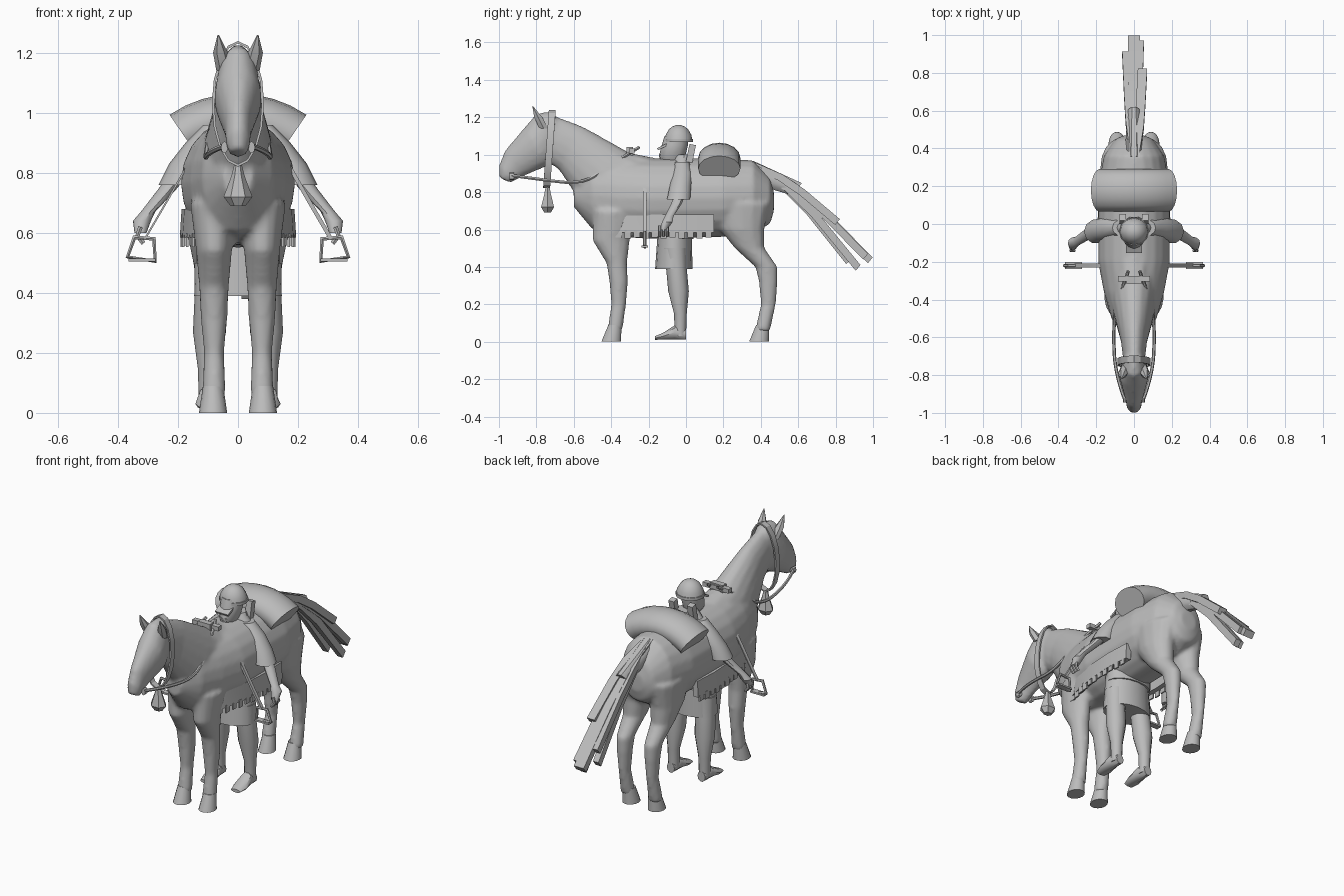
import bpy, bmesh, math
from mathutils import Vector

cube = bpy.data.objects.get("Cube")
if cube:
    bpy.data.objects.remove(cube)

SHADE = 0.5
QUARTER = math.pi / 4
grey = bpy.data.materials.new("plain_grey")
grey.use_nodes = True
grey.diffuse_color = (SHADE, SHADE, SHADE, 1)
grey.node_tree.nodes["Principled BSDF"].inputs["Base Color"].default_value = grey.diffuse_color


def smooth(ob, angle):
    bpy.ops.object.select_all(action='DESELECT')
    ob.select_set(True)
    bpy.context.view_layer.objects.active = ob
    bpy.ops.object.shade_smooth_by_angle(angle=math.radians(angle))


def finish(name, bm, angle=40):
    bmesh.ops.recalc_face_normals(bm, faces=bm.faces)
    mesh = bpy.data.meshes.new(name)
    bm.to_mesh(mesh)
    bm.free()
    mesh.materials.append(grey)
    ob = bpy.data.objects.new(name, mesh)
    bpy.context.collection.objects.link(ob)
    smooth(ob, angle)
    return ob


def skin(bm, loops):
    """Join loops of points into a closed skin with capped ends."""
    loops = [[bm.verts.new(point) for point in loop] for loop in loops]
    for first, second in zip(loops, loops[1:]):
        for i in range(len(first)):
            j = (i + 1) % len(first)
            bm.faces.new((first[i], first[j], second[j], second[i]))
    bm.faces.new(loops[0])
    bm.faces.new(loops[-1])


def loft(bm, sections, sides=14, turn=0.0):
    """Skin through rings, each given as centre and two half-axis vectors."""
    angles = [math.tau * i / sides + turn for i in range(sides)]
    skin(bm, [[centre + u * math.cos(a) + v * math.sin(a) for a in angles] for centre, u, v in sections])


def part(name, sections, sides=14, turn=0.0, angle=40):
    bm = bmesh.new()
    loft(bm, sections, sides, turn)
    return finish(name, bm, angle)


def slices(rows, x=0):
    """Upright rings; rows: upper y, upper z, lower y, lower z, half width."""
    found = []
    for upper_y, upper_z, lower_y, lower_z, width in rows:
        upper, lower = Vector((x, upper_y, upper_z)), Vector((x, lower_y, lower_z))
        found.append(((upper + lower) / 2, Vector((width, 0, 0)), (upper - lower) / 2))
    return found


def rings(x, rows):
    """Level rings; rows: y, z, x radius, y radius."""
    return [(Vector((x, y, z)), Vector((wide, 0, 0)), Vector((0, deep, 0))) for y, z, wide, deep in rows]


def limb(side, rows):
    """Round level rings that wander sideways; rows: x, y, z, radius."""
    return [ring for x, y, z, radius in rows for ring in rings(side * x, [(y, z, radius, radius)])]


def box(name, centre, size, tilt=0):
    width, depth, height = (Vector(size) / 2)
    across = math.sqrt(2)
    up = Vector((0, math.sin(tilt), math.cos(tilt))) * height
    back = Vector((0, math.cos(tilt), -math.sin(tilt))) * depth * across
    wide = Vector((width * across, 0, 0))
    return part(name, [(Vector(centre) + up * k, wide, back) for k in (-1, 1)], 4, QUARTER, 30)


def tube(name, points, radius, closed=False, kind='POLY'):
    curve = bpy.data.curves.new(name, 'CURVE')
    curve.dimensions = '3D'
    curve.bevel_depth, curve.bevel_resolution, curve.resolution_u = radius, 1, 5
    spline = curve.splines.new(kind)
    spline.points.add(len(points) - 1)
    for point, place in zip(spline.points, points):
        point.co = (*place, 1)
    spline.use_cyclic_u = closed
    if kind == 'NURBS':
        spline.order_u, spline.use_endpoint_u = 3, True
    curve.materials.append(grey)
    ob = bpy.data.objects.new(name, curve)
    bpy.context.collection.objects.link(ob)
    bpy.ops.object.select_all(action='DESELECT')
    ob.select_set(True)
    bpy.context.view_layer.objects.active = ob
    bpy.ops.object.convert(target='MESH')
    smooth(bpy.context.object, 50)


# Horse body: overlapping trunk, neck, head and legs fused into one skin
trunk = [(.47, .8, .7, .05), (.45, .88, .63, .1), (.36, .97, .58, .16), (.2, .98, .56, .19),
         (-.2, .98, .55, .19), (-.36, .98, .56, .16), (-.5, .97, .6, .12), (-.6, .85, .72, .05)]
neck = [(-.15, .98, -.4, .6, .13), (-.3, 1.01, -.6, .8, .11), (-.55, 1.15, -.68, .92, .07),
        (-.76, 1.23, -.8, 1, .05)]
head = [(-.71, 1.23, -.68, 1.05, .05), (-.8, 1.22, -.7, .98, .07), (-.86, 1.15, -.74, .94, .08),
        (-.97, 1.02, -.88, .88, .045), (-1, .94, -.92, .86, .04), (-1, .88, -.94, .85, .03)]
fore = [(-.38, .7, .08, .12), (-.4, .54, .06, .1), (-.37, .42, .05, .055), (-.36, .32, .045, .05),
        (-.36, .2, .034, .04), (-.38, .06, .04, .04)]
hind = [(.29, .74, .09, .16), (.3, .6, .08, .12), (.34, .5, .06, .08), (.43, .4, .045, .06),
        (.44, .32, .04, .05), (.44, .2, .03, .04), (.41, .06, .04, .04)]
bm = bmesh.new()
loft(bm, slices([(y, top, y, low, width) for y, top, low, width in trunk]), 20)
loft(bm, slices(neck), 16)
loft(bm, slices(head), 16)
for s in (1, -1):
    loft(bm, rings(s * .08, fore))
    loft(bm, rings(s * .09, hind))
horse = finish("horse_body", bm)
remesh = horse.modifiers.new("fuse", 'REMESH')
remesh.mode, remesh.voxel_size, remesh.use_smooth_shade = 'VOXEL', 0.012, True
relax = horse.modifiers.new("relax", 'SMOOTH')
relax.factor, relax.iterations = 0.5, 4

# Everything that comes in pairs
for s, side in ((1, "left_"), (-1, "right_")):
    for name, y in (("front_hoof", -.4), ("hind_hoof", .39)):
        part(side + name, rings(s * .083, [(y + .02, .09, .034, .036), (y, 0, .047, .054)]))
    part(side + "ear", limb(s, [(.045, -.76, 1.14, .027), (.058, -.79, 1.2, .025), (.066, -.82, 1.26, .002)]), 6)

    # Rider: arm, sleeve, fingers, leg, foot
    part(side + "forearm", limb(s, [(.17, -.02, .83, .035), (.24, -.05, .74, .03), (.3, -.09, .67, .024),
                                    (.32, -.1, .64, .03), (.325, -.12, .6, .02)]), 10)
    part(side + "sleeve", limb(s, [(.075, -.02, .96, .04), (.12, -.02, .9, .055), (.17, -.03, .83, .06),
                                   (.2, -.04, .76, .065)]), 10)
    for k in range(3):
        y = -.14 + .02 * k
        tube(side + "finger", [(s * x, y, z) for x, z in ((.325, .62), (.335, .59), (.315, .565))], .009)
    part(side + "rider_leg", limb(s, [(.08, -.06, .5, .065), (.09, -.05, .38, .055), (.095, -.04, .27, .055),
                                      (.1, -.03, .15, .034), (.1, -.03, .03, .03)]), 12)
    part(side + "foot", slices([(0, .07, 0, .01, .025), (-.06, .09, -.06, .01, .033),
                                (-.12, .05, -.12, .01, .042), (-.165, .03, -.165, .01, .03)], s * .1), 10)

    # Saddle cloth flap with a hanging fringe, both following the barrel
    bm = bmesh.new()
    loops = []
    for y, top in ((-.39, .6), (-.32, .68), (-.15, .68), (0, .68), (.15, .68)):
        x = .188 - .4 * y * y
        loops.append([(s * (x + out), y, z) for out, z in ((-.03, top), (0, top), (.006, .585), (-.03, .585))])
    skin(bm, loops)
    finish(side + "saddle_cloth", bm, 30)
    for k in range(11):
        y = -.36 + .048 * k
        box(side + "fringe", (s * (.188 - .4 * y * y), y, .575), (.008, .034, .035 + .01 * (k % 2)))

    # Stirrup and its strap
    part(side + "stirrup_strap", [(Vector((s * x, -.22, z)), Vector((.008, 0, .005)), Vector((0, .014, 0)))
                                  for x, z in ((.16, .84), (.24, .7), (.31, .58))], 4, QUARTER, 30)
    tube(side + "stirrup", [(s * x, -.22, z) for x, z in ((.28, .58), (.345, .585), (.368, .52), (.276, .505))],
         .009, True)
    box(side + "stirrup_tread", (s * .32, -.22, .51), (.09, .035, .01))

    # Rein and bit
    tube(side + "rein", [(s * x, y, z) for x, y, z in ((.045, -.94, .89), (.1, -.8, .87), (.11, -.55, .84),
                                                       (.09, -.4, .95), (.03, -.25, 1.04))], .009, kind='NURBS')
    part(side + "bit_ring", slices([(y, .905, y, .865, .012) for y in (-.945, -.92)], s * .045), 8)

# Bridle band around the head, with a tassel under the throat
band = []
for k in range(17):
    a = math.tau * k / 16
    out = Vector((math.sin(a), 0, math.cos(a)))
    band.append((Vector((out.x * .083, -.73 + .015 * out.z, 1.03 + .205 * out.z)),
                 out * .006, Vector((0, .026, 0))))
part("bridle_band", band, 4, QUARTER, 30)
part("tassel", rings(0, [(-.74, .83, .012, .012), (-.74, .79, .022, .02), (-.74, .72, .048, .04),
                         (-.74, .69, .025, .02)]), 6, 0, 30)

# Saddle horn
box("saddle_horn", (0, -.3, .99), (.08, .035, .1))
box("horn_bar", (0, -.29, 1.02), (.17, .03, .025))

# Rider trunk, kilt, face, cap and slung gear
part("rider_torso", rings(0, [(-.05, .55, .14, .09), (-.04, .75, .14, .08), (-.02, .9, .12, .065),
                              (-.02, .96, .09, .05), (-.02, 1, .05, .045)]), 16)
part("kilt", rings(0, [(-.065, .39, .146, .1), (-.06, .6, .135, .09)]), 16)
part("rider_head", rings(0, [(-.07, .95, .03, .05), (-.075, .99, .05, .07), (-.06, 1.05, .06, .07),
                             (-.05, 1.1, .055, .065)]), 12)
part("beard", rings(0, [(-.125, .95, .015, .012), (-.115, 1, .035, .03)]), 8)
box("cap_bill", (0, -.12, 1.045), (.085, .07, .012), -.45)
dome = [(math.cos(a), math.sin(a)) for a in (0, .4, .8, 1.1, 1.4)]
part("cap_crown", rings(0, [(-.04, 1.07 + .09 * high, .078 * wide, .075 * wide) for wide, high in dome]), 12)
part("cap_band", rings(0, [(-.04, z, .08, .077) for z in (1.068, 1.085)]), 12)
part("scarf", rings(0, [(-.02, .93, .1, .06), (-.01, 1, .055, .05)]), 10)
for name, x in (("slung_case", -.06), ("shoulder_strap", .06)):
    box(name, (x, .025, 1), (.035, .035, .11), .2)

# Bed roll arched over the horse's back
arch = []
for k in range(-4, 5):
    a = .15 * k
    out = Vector((math.sin(a), 0, math.cos(a)))
    arch.append((Vector((0, .178, .66)) + out * .322, out * .082, Vector((0, .113, 0))))
part("bed_roll", arch, 16, 0, 45)

# Tail made of layered flat locks that droop from the rump
for end_x, end_y, end_z, width in ((0, .985, .435, .045), (-.045, .9, .52, .025), (.045, .81, .64, .035),
                                   (.03, .92, .395, .025), (-.03, .87, .43, .025), (.035, .96, .455, .025)):
    lock = []
    for t in (0, .35, .6, 1):
        place = Vector((end_x * t ** .5, .34 + (end_y - .34) * t, .95 + (end_z - .95) * t ** 1.4))
        lock.append((place, Vector((width, 0, 0)), Vector((0, .018, .022))))
    part("tail_lock", lock, 4, QUARTER, 30)
part("tail_root", slices([(.36, .97, .33, .85, .05), (.62, .85, .57, .78, .035)]), 10)
